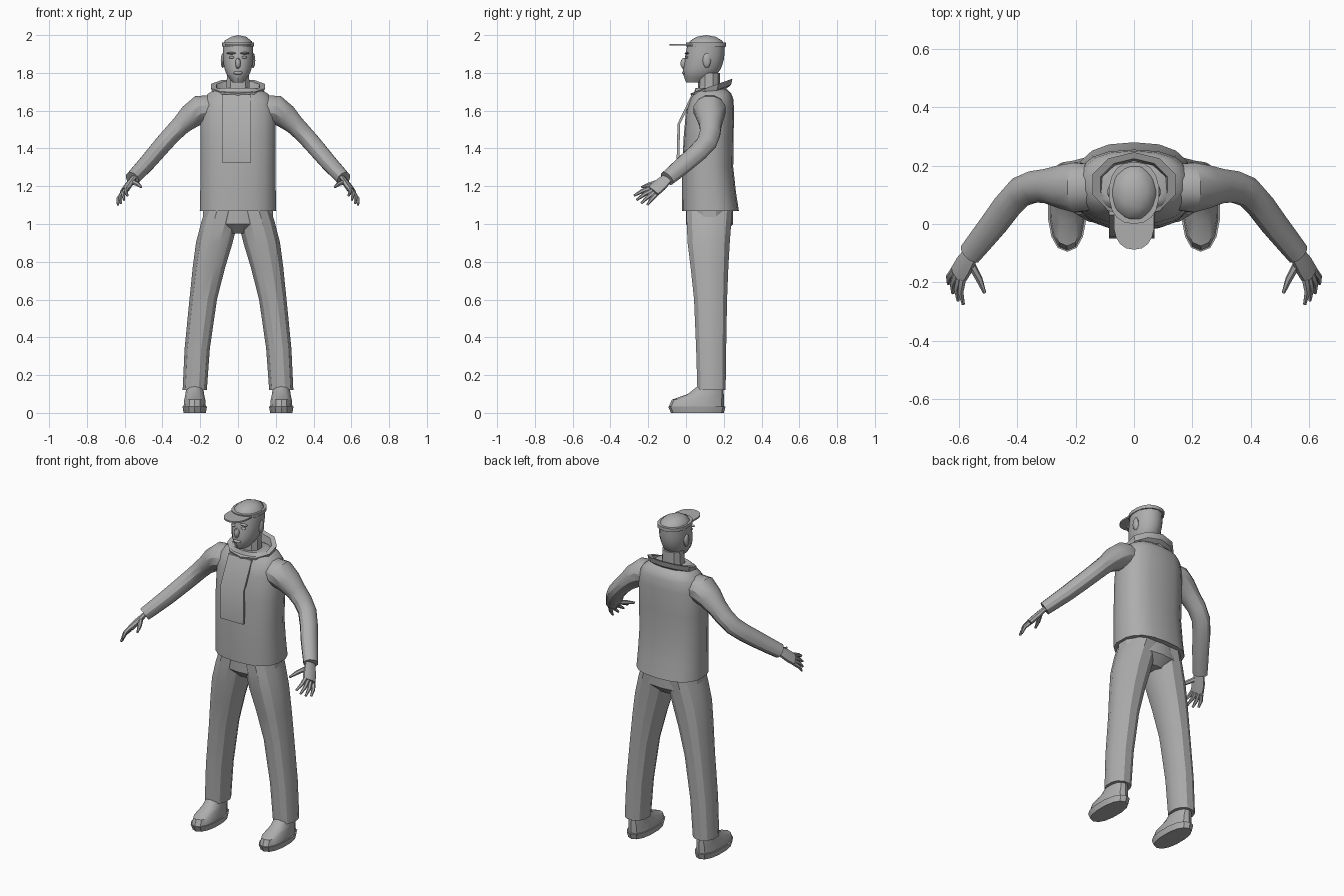
import bpy
import bmesh
from math import cos, sin, pi, radians, copysign
from mathutils import Vector, Matrix

default_cube = bpy.data.objects.get("Cube")
if default_cube:
    bpy.data.objects.remove(default_cube)

grey = bpy.data.materials.new("plain_grey")
grey.use_nodes = True
shade = 0.42
grey.diffuse_color = (shade, shade, shade, 1)
shader = grey.node_tree.nodes["Principled BSDF"]
shader.inputs["Base Color"].default_value = grey.diffuse_color


def finish(name, bm, crease=radians(32)):
    """Turn a bmesh into a smooth object with crisp creases."""
    bmesh.ops.recalc_face_normals(bm, faces=bm.faces)
    for face in bm.faces:
        face.smooth = True
    for edge in bm.edges:
        edge.smooth = edge.calc_face_angle(pi) < crease
    mesh = bpy.data.meshes.new(name)
    bm.to_mesh(mesh)
    bm.free()
    mesh.materials.append(grey)
    bpy.context.collection.objects.link(bpy.data.objects.new(name, mesh))


def skin(name, rings, closed=False):
    """Bridge rings of points; cap the ends or join last to first."""
    bm = bmesh.new()
    loops = [[bm.verts.new(point) for point in ring] for ring in rings]
    pairs = list(zip(loops, loops[1:]))
    if closed:
        pairs.append((loops[-1], loops[0]))
    else:
        bm.faces.new(loops[0])
        bm.faces.new(loops[-1])
    for lower, upper in pairs:
        for i in range(len(lower)):
            bm.faces.new((lower[i - 1], lower[i], upper[i], upper[i - 1]))
    finish(name, bm)


def refine(rows, steps):
    """Add rows between the given ones along a smooth spline."""
    rows = [Vector(row) for row in rows]
    last = len(rows) - 1
    result = []
    for i in range(last):
        start, end = rows[i], rows[i + 1]
        leave = (end - rows[max(i - 1, 0)]) / 2
        arrive = (rows[min(i + 2, last)] - start) / 2
        for step in range(steps):
            t = step / steps
            ease = t * t * (3 - 2 * t)
            result.append(start.lerp(end, ease) + leave * t * (1 - t) ** 2
                          - arrive * t * t * (1 - t))
    return result + [rows[last]]


def oval(sides, power):
    """Unit outline, boxier with a higher power."""
    for i in range(sides):
        angle = 2 * pi * (i + 0.5) / sides
        yield [copysign(abs(value) ** (2 / power), value)
               for value in (cos(angle), sin(angle))]


def loft(name, levels, centre=lambda z: 0, sides=14, power=2.3, tilt=0, steps=1,
         closed=False):
    """Stack ovals given as height, half width, front and back."""
    rings = []
    for z, half_width, front, back in refine(levels, steps):
        middle, depth = (front + back) / 2, (back - front) / 2
        rings.append([(centre(z) + half_width * u, middle + depth * v,
                       z + tilt * depth * v) for u, v in oval(sides, power)])
    skin(name, rings, closed)


def slab(name, z, thickness, *outline):
    loft(name, [(z, *outline), (z + thickness, *outline)], sides=18)


def tube(name, side, path, hint, flatness=1, sides=8, steps=1):
    """Sweep an oval along rows of x, y, z and radius."""
    rows = refine(path, steps)
    points = [row.to_3d() if len(row) == 3 else Vector(row[:3]) for row in rows]
    rings = []
    for i, point in enumerate(points):
        along = points[min(i + 1, len(points) - 1)] - points[max(i - 1, 0)]
        along.normalize()
        wide = (hint - along * hint.dot(along)).normalized()
        thick = along.cross(wide) * flatness
        ring = [point + (wide * u + thick * v) * rows[i][3] for u, v in oval(sides, 2)]
        rings.append([(p.x * side, p.y, p.z) for p in ring])
    skin(name, rings)


def blob(name, centre, size):
    """Faceted ellipsoid."""
    bm = bmesh.new()
    place = Matrix.Translation(centre) @ Matrix.Diagonal((*size, 1))
    bmesh.ops.create_icosphere(bm, subdivisions=2, radius=1, matrix=place)
    finish(name, bm)


# Shirt and trouser seat
loft("shirt_body", [(1.07, .205, -.02, .28), (1.3, .2, -.02, .25), (1.6, .2, 0, .255),
                    (1.69, .16, .04, .24), (1.72, .1, .05, .2)],
     sides=18, power=2.5, steps=2)
loft("trouser_seat", [(.95, .08, .05, .2), (1, .19, 0, .25), (1.1, .19, 0, .25)])

# Tilted collar band
collar = [(1.7, .14), (1.73, .15), (1.73, .12), (1.69, .11)]
loft("collar", [(z, size, .135 - .74 * size, .135 + .74 * size) for z, size in collar],
     sides=10, power=2, tilt=.35, closed=True)

# Hanging chest panel
front_line = [(-.05, 1.325), (-.045, 1.53), (.03, 1.685)]
back_line = [(y + .014, z) for y, z in reversed(front_line)]
skin("chest_panel", [[(x, y, z) for y, z in front_line + back_line] for x in (-.085, .07)])

# Neck, head and face
loft("neck", [(1.64, .07, .06, .18), (1.8, .06, .065, .18)], sides=10)
loft("head", [(1.75, .03, 0, .1), (1.8, .066, -.015, .17), (1.87, .081, -.008, .2),
              (1.95, .082, .008, .205)], power=2.1, steps=3)
blob("nose", (0, -.01, 1.85), (.015, .02, .03))
blob("lips", (0, -.008, 1.8), (.026, .014, .01))

# Cap
blob("cap_crown", (0, .107, 1.94), (.083, .102, .06))
slab("cap_band", 1.94, .02, .086, 0, .213)
slab("cap_peak", 1.945, .009, .07, -.088, .1)

# Rows of knuckles and fingertips, from index to little finger
knuckles = Vector((.588, -.19, 1.19)), Vector((.617, -.16, 1.155))
tips = Vector((.585, -.275, 1.15)), Vector((.636, -.205, 1.1))
spread = tips[1] - tips[0]
wrist = Vector((.55, -.09, 1.25))
palm_end = (knuckles[0] + knuckles[1]) / 2
finger_names = "index", "middle", "ring", "little"

for side, label in ((1, "left"), (-1, "right")):
    # Sleeve and hand
    tube(label + "_sleeve", side,
         [(.1, .13, 1.61, .07), (.2, .125, 1.605, .088), (.3, .13, 1.525, .06),
          (.39, .11, 1.43, .054), (.48, 0, 1.325, .05), (.56, -.1, 1.24, .043)],
         Vector((0, 1, 0)), flatness=.9, sides=12, steps=2)
    tube(label + "_palm", side,
         [(*wrist, .03), (*wrist.lerp(palm_end, .6), .041), (*palm_end, .04)],
         spread, flatness=.45)
    for i, finger in enumerate(finger_names):
        knuckle = knuckles[0].lerp(knuckles[1], i / 3)
        tip = tips[0].lerp(tips[1], i / 3)
        if finger in ("middle", "ring"):
            tip += (tip - knuckle) * .15
        bend = (knuckle + tip) / 2 + Vector((.008, 0, .004))
        tube(f"{label}_{finger}_finger", side,
             [(*knuckle, .013), (*bend, .011), (*tip, .006)], spread, sides=6)
    tube(label + "_thumb", side,
         [(.56, -.135, 1.225, .014), (.53, -.19, 1.21, .012), (.512, -.236, 1.195, .006)],
         spread, sides=6)

    # Trouser leg, bowing out toward the hem
    loft(label + "_trouser_leg",
         [(.12, .066, .058, .212), (.6, .075, .04, .22), (.9, .1, .005, .235),
          (1.08, .095, 0, .25)],
         centre=lambda z: side * (.231 - .13 * z * z), sides=12, steps=2)

    # Shoe
    def foot(z):
        return side * .229
    loft(label + "_shoe_sole", [(0, .06, -.08, .2), (.035, .067, -.095, .21)], foot)
    loft(label + "_shoe_upper", [(.035, .06, -.09, .2), (.07, .057, -.075, .2),
                                 (.1, .05, .01, .2), (.14, .046, .06, .195)], foot)

    # Paired face parts
    blob(label + "_eye", (side * .033, .004, 1.882), (.015, .01, .007))
    blob(label + "_brow", (side * .036, .004, 1.904), (.026, .012, .006))
    blob(label + "_ear", (side * .08, .11, 1.865), (.012, .022, .04))
